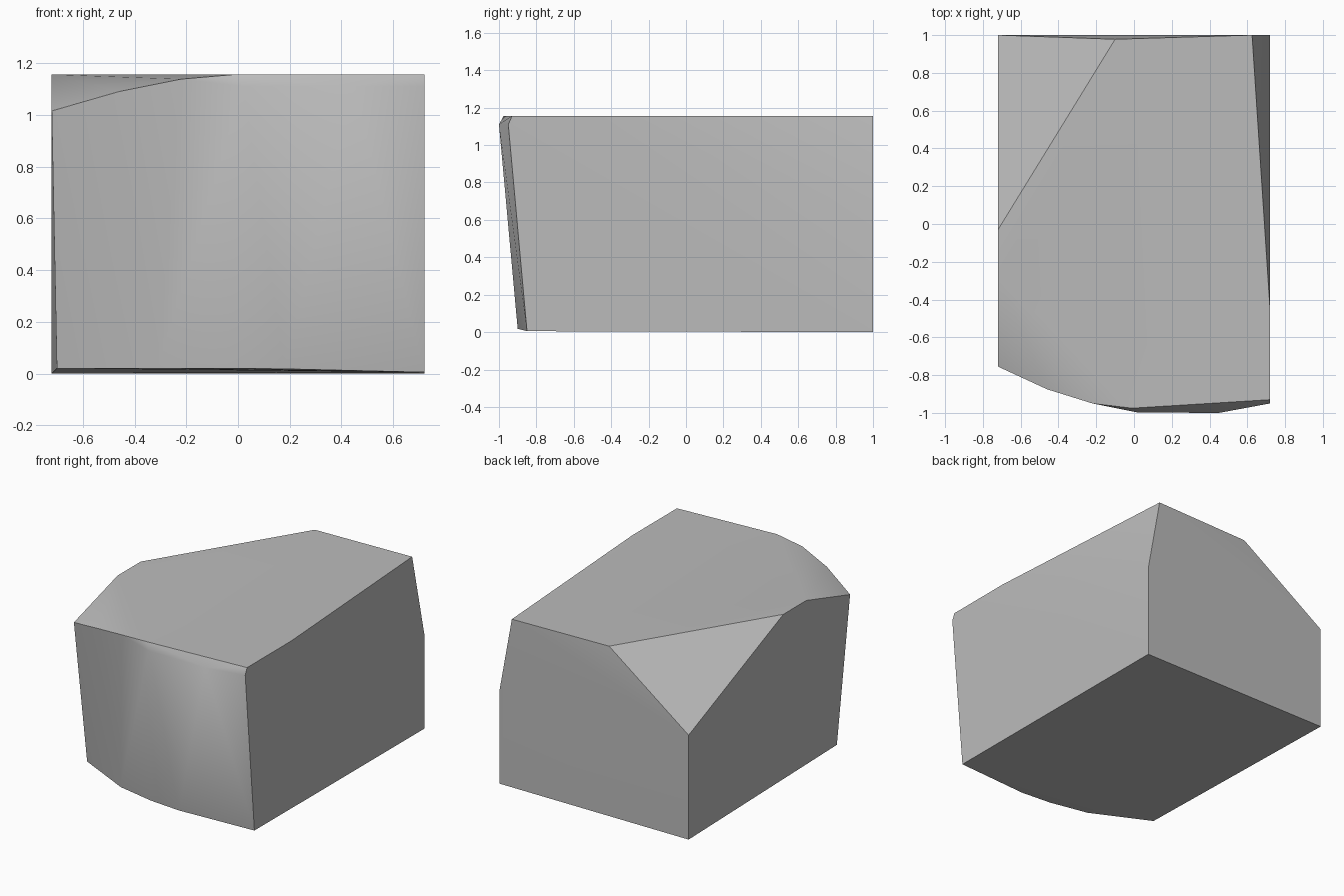
import bpy
import bmesh
from math import radians

cube = bpy.data.objects.get("Cube")
if cube:
    bpy.data.objects.remove(cube, do_unlink=True)

TOP = 1.156

# Bowed front: rim just above the base, and the rim under the top bevel
front_low = [(-0.70, -0.64, 0.02), (-0.31, -0.83, 0.02), (-0.04, -0.885, 0.02),
             (0.18, -0.90, 0.018), (0.72, -0.85, 0.005)]
front_high = [(-0.72, -0.755, 1.015), (-0.46, -0.875, 1.09), (-0.22, -0.95, 1.138),
              (0.02, -0.998, 1.11), (0.45, -1.0, 1.11), (0.72, -0.95, 1.11)]

# Flat top outline, with its rear left corner chipped away
top_outline = [(-0.01, -0.975), (0.72, -0.93), (0.72, -0.45), (0.625, 1.0),
               (-0.10, 0.978), (-0.72, -0.03), (-0.72, -0.28)]

# Upright rear corners, ending at different heights
rear = [(-0.72, 1.0, 0.0), (-0.72, 1.0, 0.718), (0.72, 1.0, 0.0), (0.72, 1.0, 0.635)]

points = front_low + front_high + rear + [(x, y, TOP) for x, y in top_outline]

# Wrap the corners into one solid stone
bm = bmesh.new()
for p in points:
    bm.verts.new(p)
hull = bmesh.ops.convex_hull(bm, input=bm.verts[:])
spare = {v for v in hull["geom_interior"] + hull["geom_unused"]
         if isinstance(v, bmesh.types.BMVert)}
bmesh.ops.delete(bm, geom=list(spare), context="VERTS")
bmesh.ops.dissolve_limit(bm, angle_limit=radians(0.4), verts=bm.verts[:], edges=bm.edges[:])
bmesh.ops.recalc_face_normals(bm, faces=bm.faces[:])
mesh = bpy.data.meshes.new("stone_block")
bm.to_mesh(mesh)
bm.free()

stone = bpy.data.objects.new("stone_block", mesh)
bpy.context.collection.objects.link(stone)

# Plain grey stone
grey = bpy.data.materials.new("stone_grey")
grey.use_nodes = True
colour = (0.5, 0.5, 0.5, 1.0)
grey.diffuse_color = colour
for node in grey.node_tree.nodes:
    if node.type == "BSDF_PRINCIPLED":
        node.inputs["Base Color"].default_value = colour
mesh.materials.append(grey)

# Soft shading across shallow bends, crisp main edges
bpy.ops.object.select_all(action="DESELECT")
stone.select_set(True)
bpy.context.view_layer.objects.active = stone
bpy.ops.object.shade_smooth_by_angle(angle=radians(30))
